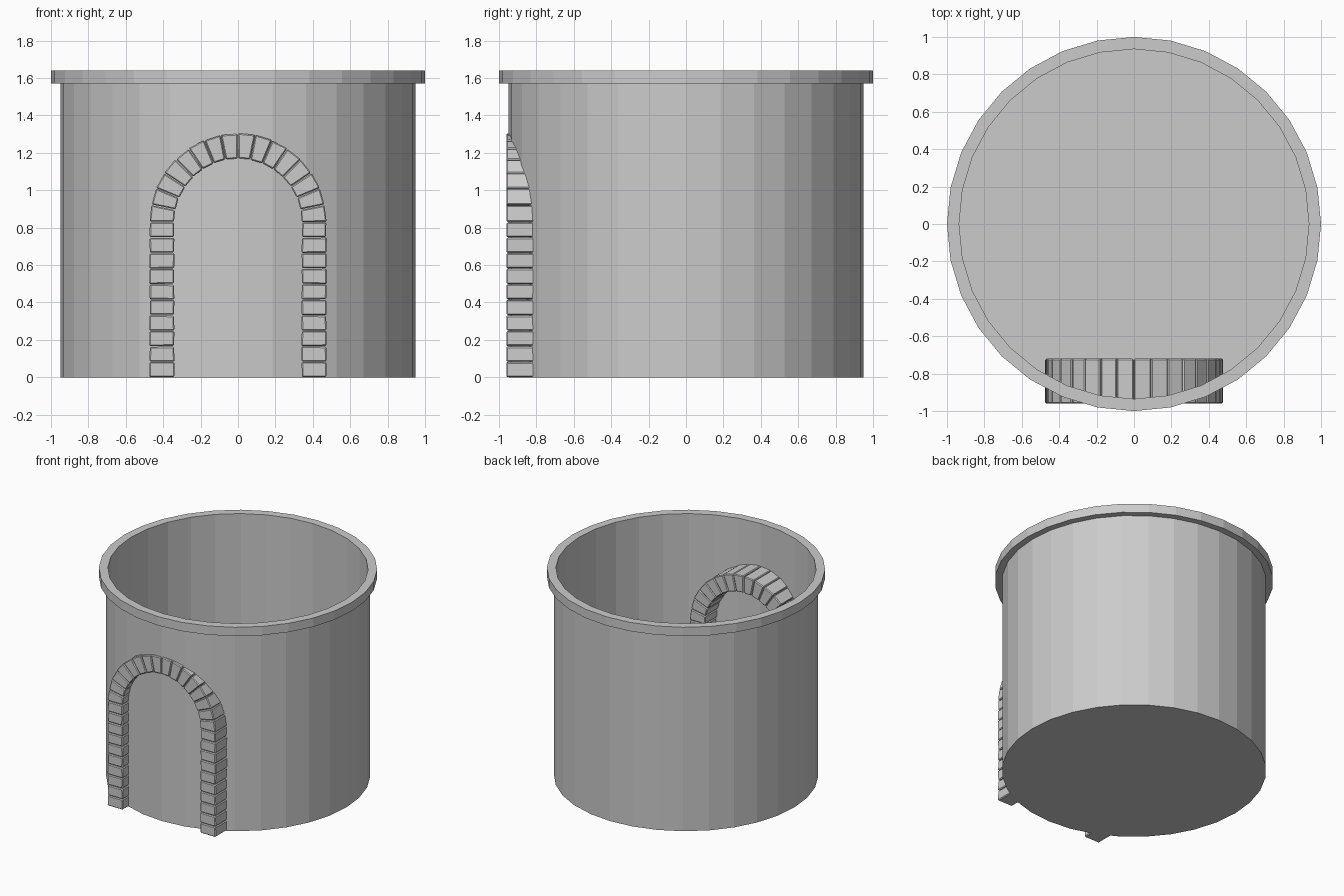
import bpy, bmesh, math, random
from mathutils import Vector

if "Cube" in bpy.data.objects:
    bpy.data.objects.remove(bpy.data.objects["Cube"])

random.seed(4)
stone = bpy.data.materials.new("grey stone")
stone.diffuse_color = (0.6, 0.6, 0.6, 1)
stone.use_nodes = True
stone.node_tree.nodes["Principled BSDF"].inputs["Base Color"].default_value = stone.diffuse_color


def finish(bm, name):
    bmesh.ops.recalc_face_normals(bm, faces=bm.faces[:])
    me = bpy.data.meshes.new(name)
    bm.to_mesh(me)
    bm.free()
    me.materials.append(stone)
    ob = bpy.data.objects.new(name, me)
    bpy.context.collection.objects.link(ob)
    return ob


# hollow tower wall with overhanging rim and thin floor (turned profile)
SIDES = 32
profile = [(0.95, 0), (0.95, 1.57), (1, 1.57), (1, 1.64), (0.935, 1.64), (0.935, 0.015)]
bm = bmesh.new()
rings = []
for r, z in profile:
    rings.append([bm.verts.new((r * math.cos(2 * math.pi * i / SIDES),
                                r * math.sin(2 * math.pi * i / SIDES), z))
                  for i in range(SIDES)])
for a, b in zip(rings, rings[1:]):
    for i in range(SIDES):
        j = (i + 1) % SIDES
        bm.faces.new((a[i], a[j], b[j], b[i]))
bm.faces.new(rings[0])    # underside
bm.faces.new(rings[-1])   # floor
finish(bm, "tower_wall")

# door surround: one bevelled brick per four-point outline in the xz plane
FRONT, BACK = -0.96, -0.72
INNER, OUTER, SPRING = 0.338, 0.476, 0.83


def add_brick(bm, outline):
    mid = sum((Vector(p) for p in outline), Vector((0, 0))) / 4
    pts = []
    for p in outline:
        d = mid - Vector(p)
        pts.append(Vector(p) + d.normalized() * random.uniform(0.001, 0.006))
    f = [bm.verts.new((p.x, FRONT, p.y)) for p in pts]
    b = [bm.verts.new((p.x, BACK, p.y)) for p in pts]
    bm.faces.new(f)
    bm.faces.new(b[::-1])
    for i in range(4):
        j = (i + 1) % 4
        bm.faces.new((f[i], b[i], b[j], f[j]))


def brick_object(outlines, name):
    bm = bmesh.new()
    for o in outlines:
        add_brick(bm, o)
    ob = finish(bm, name)
    bev = ob.modifiers.new("worn edges", 'BEVEL')
    bev.width = 0.006
    bev.segments = 1
    return ob


# straight jambs, ten bricks on each side
h = SPRING / 10
for side, name in ((-1, "left_jamb_bricks"), (1, "right_jamb_bricks")):
    brick_object([[(side * INNER, k * h), (side * OUTER, k * h),
                   (side * OUTER, (k + 1) * h), (side * INNER, (k + 1) * h)]
                  for k in range(10)], name)


# round arch of sixteen wedge bricks
def arc(r, k):
    a = math.pi * k / 16
    return (r * math.cos(a), SPRING + r * math.sin(a))


brick_object([[arc(INNER, k), arc(OUTER, k), arc(OUTER, k + 1), arc(INNER, k + 1)]
              for k in range(16)], "arch_bricks")
